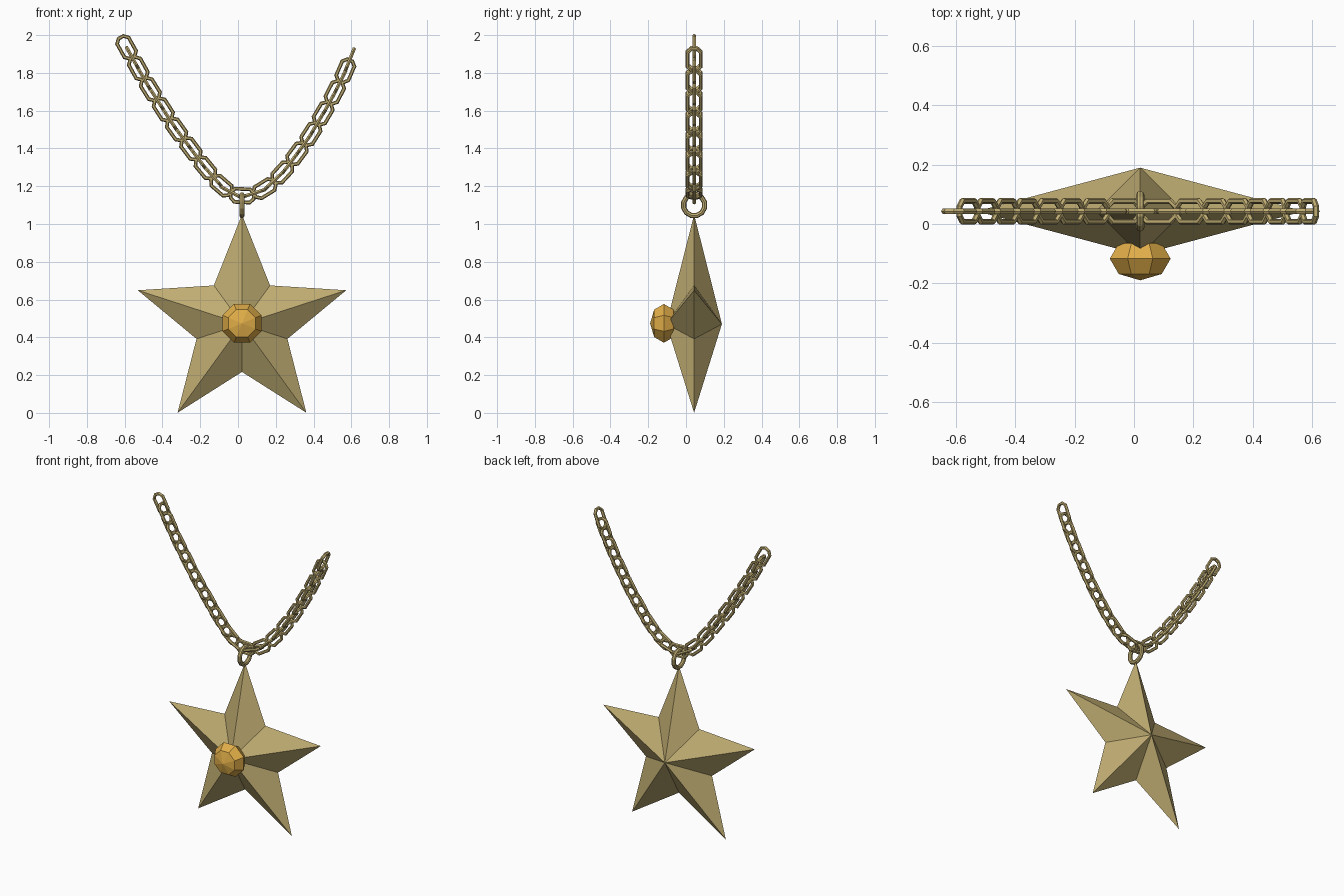
import bpy, bmesh, math
from mathutils import Vector, Matrix

if "Cube" in bpy.data.objects:
    bpy.data.objects.remove(bpy.data.objects["Cube"])

CX, CY, CZ = 0.021, 0.043, 0.47      # star centre


def material(name, rgb):
    m = bpy.data.materials.new(name)
    m.diffuse_color = (*rgb, 1)
    m.use_nodes = True
    m.node_tree.nodes["Principled BSDF"].inputs["Base Color"].default_value = m.diffuse_color
    return m


brass = material("antique brass", (0.53, 0.42, 0.17))
amber = material("amber gold", (0.75, 0.42, 0.065))


def finish(bm, name, mat):
    bmesh.ops.recalc_face_normals(bm, faces=bm.faces)
    me = bpy.data.meshes.new(name)
    bm.to_mesh(me)
    bm.free()
    me.materials.append(mat)
    ob = bpy.data.objects.new(name, me)
    bpy.context.collection.objects.link(ob)
    return ob


def add_ring(bm, matrix, half_len, half_wid, wire, segs, sides=6):
    """Faceted oval ring in local XY, long axis X."""
    k = 1 / math.cos(math.pi / segs)   # flat sides reach the half sizes
    rows = []
    for i in range(segs):
        a = 2 * math.pi * (i + 0.5) / segs
        c = Vector((math.cos(a) * half_wid * k, math.sin(a) * half_wid * k, 0))
        c.x += math.copysign(half_len - half_wid, c.x)
        out = Vector((math.cos(a), math.sin(a), 0))
        row = []
        for j in range(sides):
            b = 2 * math.pi * j / sides
            p = c + out * (wire * math.cos(b)) + Vector((0, 0, wire * math.sin(b)))
            row.append(bm.verts.new(matrix @ p))
        rows.append(row)
    for i in range(segs):
        r, s = rows[i], rows[(i + 1) % segs]
        for j in range(sides):
            n = (j + 1) % sides
            bm.faces.new((r[j], s[j], s[n], r[n]))


# Five-pointed star, pyramidal front and back
bm = bmesh.new()
rim = []
for i in range(10):
    r = 0.58 if i % 2 == 0 else 0.253
    a = math.pi * i / 5
    rim.append(bm.verts.new((CX + r * math.sin(a), CY, CZ + r * math.cos(a))))
for y in (-0.147, 0.147):
    apex = bm.verts.new((CX, CY + y, CZ))
    for i in range(10):
        bm.faces.new((rim[i], rim[(i + 1) % 10], apex))
finish(bm, "star", brass)

# Faceted gem on the star's front, poles facing front and back
bm = bmesh.new()
bmesh.ops.create_uvsphere(
    bm, u_segments=8, v_segments=4, radius=1,
    matrix=Matrix.Translation((CX, -0.117, CZ + 0.004))
    @ Matrix.Diagonal((0.111, 0.073, 0.111, 1))
    @ Matrix.Rotation(math.pi / 8, 4, 'Y') @ Matrix.Rotation(math.pi / 2, 4, 'X'))
finish(bm, "gem", amber)

# Hanging ring between star and chain
bm = bmesh.new()
add_ring(bm, Matrix.Translation((CX, CY, 1.1)) @ Matrix.Rotation(math.pi / 2, 4, 'Y'),
         0.055, 0.055, 0.014, 12, 8)
finish(bm, "hanging_ring", brass)

# Chain path in the XZ plane, walked at an even pitch
path = [Vector((x, CY, z)) for x, z in (
    (-0.59, 1.935), (-0.483, 1.743), (-0.34, 1.52), (-0.18, 1.305), (-0.074, 1.185),
    (0.021, 1.143), (0.138, 1.18), (0.244, 1.28), (0.377, 1.46), (0.483, 1.64),
    (0.56, 1.79), (0.592, 1.87))]
lengths = [(b - a).length for a, b in zip(path, path[1:])]
total = sum(lengths)


def along(s):
    for i, d in enumerate(lengths):
        if s <= d or i == len(lengths) - 1:
            return path[i].lerp(path[i + 1], s / d)
        s -= d


# Interlocking links, every other one turned a quarter turn
bm = bmesh.new()
COUNT = 32
for i in range(COUNT):
    s = total * i / (COUNT - 1)
    pos = (along(s - 0.04) + along(s) * 2 + along(s + 0.04)) / 4
    t = (along(s + 0.06) - along(s - 0.06)).normalized()
    side = Vector((0, 1, 0))
    up = t.cross(side)
    y, z = (up, -side) if i % 2 == 0 else (side, up)
    m = Matrix((t, y, z)).transposed().to_4x4()
    m.translation = pos
    add_ring(bm, m, 0.061, 0.035, 0.0105, 8)
finish(bm, "chain", brass)
